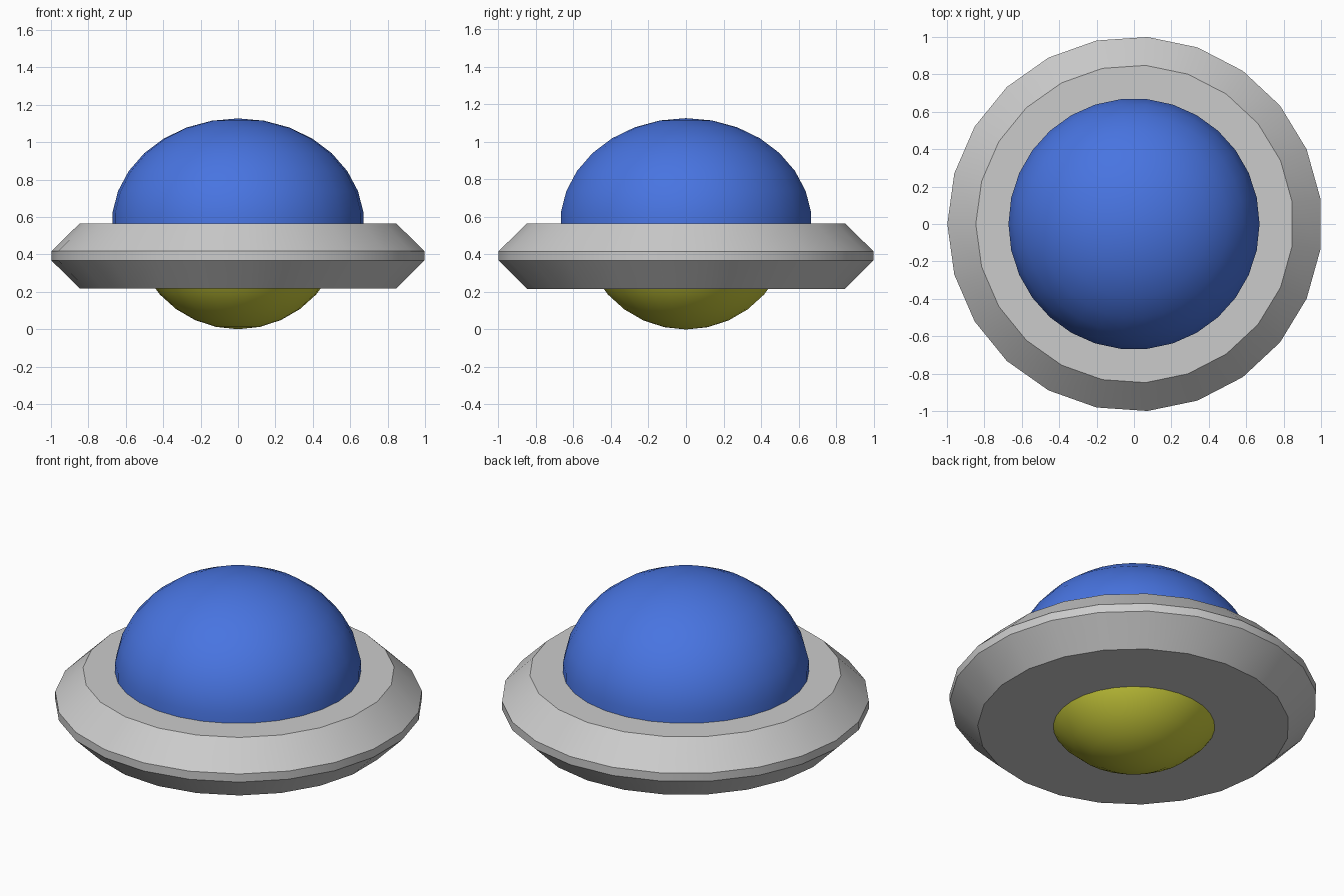
import bpy, bmesh
from math import pi, sin, cos, radians

if "Cube" in bpy.data.objects:
    bpy.data.objects.remove(bpy.data.objects["Cube"])


def lathe(name, profile, sides, start=0.0, center_x=0.0, color=None):
    """Spin an (r, z) profile around the z axis."""
    bm = bmesh.new()
    verts = [bm.verts.new((r * cos(start), r * sin(start), z)) for r, z in profile]
    edges = [bm.edges.new(pair) for pair in zip(verts, verts[1:])]
    bmesh.ops.spin(bm, geom=verts + edges, cent=(0, 0, 0), axis=(0, 0, 1),
                   angle=2 * pi, steps=sides)
    bmesh.ops.remove_doubles(bm, verts=bm.verts[:], dist=1e-4)
    # Close open rims so every part is solid
    bmesh.ops.holes_fill(bm, edges=[e for e in bm.edges if e.is_boundary], sides=0)
    bmesh.ops.recalc_face_normals(bm, faces=bm.faces[:])
    bmesh.ops.translate(bm, verts=bm.verts[:], vec=(center_x, 0, 0))
    mesh = bpy.data.meshes.new(name)
    bm.to_mesh(mesh)
    bm.free()
    obj = bpy.data.objects.new(name, mesh)
    bpy.context.collection.objects.link(obj)
    if color:
        mat = bpy.data.materials.new(name + "_color")
        mat.diffuse_color = (*color, 1)
        mat.use_nodes = True
        mat.node_tree.nodes["Principled BSDF"].inputs["Base Color"].default_value = mat.diffuse_color
        mesh.materials.append(mat)
    bpy.ops.object.select_all(action='DESELECT')
    obj.select_set(True)
    bpy.context.view_layer.objects.active = obj
    bpy.ops.object.shade_smooth_by_angle(angle=radians(30))
    return obj


def arc(radius, height, center_z, first, last, step=12):
    """Elliptical profile; degrees are measured from the top pole."""
    return [(radius * sin(radians(a)), center_z + height * cos(radians(a)))
            for a in range(first, last + 1, step)]


MID = 0.5635

# Saucer rim with bevelled upper and lower edges
lathe("saucer_rim", [(0.85, 0.217), (1.002, 0.368), (1.002, 0.417), (0.85, 0.566)],
      23, start=pi, center_x=0.004)

# Wide blue canopy on top
lathe("canopy_dome", arc(0.675, MID, MID, 0, 96), 30, color=(0.065, 0.175, 0.75))

# Smaller yellow light bulging out below
lathe("underside_light", arc(MID, MID, MID, 96, 180), 30, color=(0.6, 0.61, 0.045))
